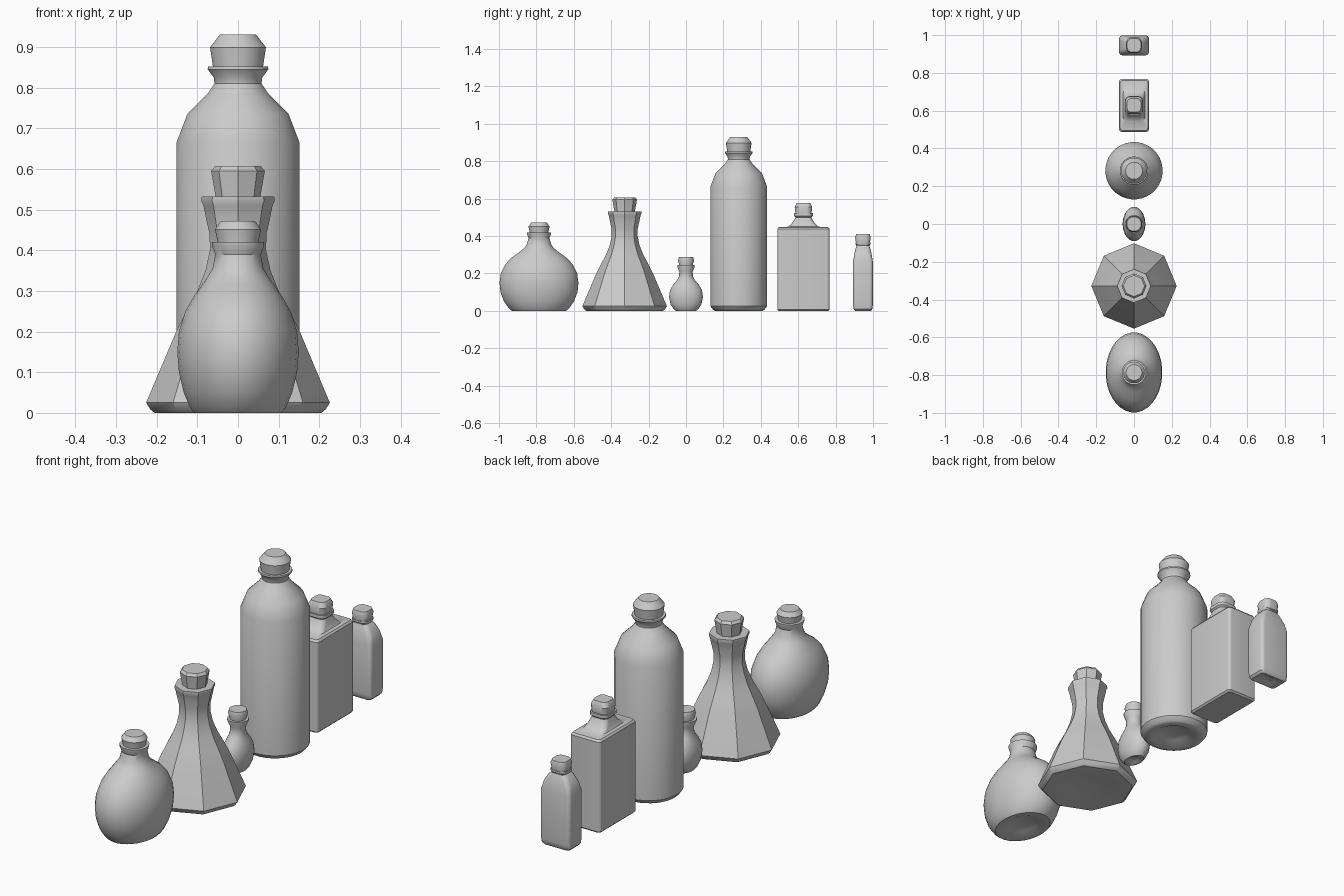
import bpy, bmesh, math


def section(hx, hy, k, n):
    """Ellipse (k=1) or rounded rectangle with corner fraction k."""
    rx, ry = (hx, hy) if k == 1 else (k * min(hx, hy),) * 2
    off = 0 if n == 8 else math.pi / n
    pts = []
    for i in range(n):
        c, s = math.cos(off + math.tau * i / n), math.sin(off + math.tau * i / n)
        x = rx * c + math.copysign(hx - rx, c)
        y = ry * s + math.copysign(hy - ry, s)
        pts.append((x, y))
    return pts


def loft(name, y, rings, n=32, k=1, dimple=0.0):
    """Skin rings of (z, half x, half y[, k]); the base may be pushed in."""
    rings = [r if len(r) > 2 else (r[0], r[1], r[1]) for r in rings]
    if dimple:
        z, hx, hy = rings[0][:3]
        rings = [(dimple, hx * .25, hy * .25), (dimple * .7, hx * .5, hy * .5),
                 (z, hx * .8, hy * .8)] + rings
    bm = bmesh.new()
    loops = []
    for r in rings:
        kk = r[3] if len(r) > 3 else k
        loops.append([bm.verts.new((px, y + py, r[0]))
                      for px, py in section(r[1], r[2], kk, n)])
    for a, b in zip(loops, loops[1:]):
        for i in range(n):
            j = (i + 1) % n
            bm.faces.new((a[i], a[j], b[j], b[i]))
    bm.faces.new(loops[0][::-1])
    bm.faces.new(loops[-1])
    bmesh.ops.recalc_face_normals(bm, faces=bm.faces)
    me = bpy.data.meshes.new(name)
    bm.to_mesh(me)
    bm.free()
    ob = bpy.data.objects.new(name, me)
    bpy.context.collection.objects.link(ob)
    bpy.ops.object.select_all(action='DESELECT')
    ob.select_set(True)
    bpy.context.view_layer.objects.active = ob
    bpy.ops.object.shade_smooth_by_angle(angle=math.radians(35))
    return ob


def cork(name, y, z0, z1, r0, r1, r2, n=32, k=1):
    """Stopper: widens upward, then a chamfered top."""
    loft(name, y, [(z0 - .02, r0 * .97), (z0, r0), (z0 + (z1 - z0) * .6, r1), (z1, r2)], n, k)


# Wide oval flask
Y = -.786
loft("oval_flask", Y, [
    (0, .108, .145), (.012, .118, .16), (.05, .134, .188), (.1, .146, .207),
    (.15, .15, .212), (.2, .146, .205), (.25, .13, .18), (.285, .11, .147),
    (.315, .089, .105), (.335, .075, .08), (.355, .063, .066), (.39, .056, .056),
    (.41, .064, .064), (.42, .065, .065)], dimple=.02)
cork("oval_flask_cork", Y, .42, .472, .05, .057, .042)

# Eight-sided conical flask
Y = -.328
loft("octagon_flask", Y, [
    (0, .205), (.008, .215), (.025, .226), (.2, .152), (.25, .127), (.3, .1),
    (.35, .08), (.4, .069), (.44, .07), (.48, .079), (.51, .085), (.52, .09), (.532, .089)],
    n=8, dimple=.012)
loft("octagon_flask_cork", Y, [(.51, .053), (.532, .055), (.595, .066), (.607, .056)], n=8)

# Small oval vial
Y = 0
loft("small_vial", Y, [
    (0, .036, .054), (.01, .044, .066), (.035, .054, .083), (.075, .06, .091),
    (.11, .057, .086), (.14, .048, .069), (.165, .038, .047), (.185, .034, .037),
    (.21, .036, .036), (.235, .047, .047), (.244, .047, .047)], dimple=.01)
cork("small_vial_cork", Y, .244, .288, .036, .043, .038)

# Tall round bottle
Y = .282
loft("tall_bottle", Y, [
    (0, .125), (.006, .138), (.025, .152), (.665, .152), (.735, .125), (.785, .075),
    (.81, .058), (.825, .06), (.845, .075), (.852, .074)], dimple=.025)
cork("tall_bottle_cork", Y, .852, .93, .062, .069, .045)

# Large rectangular bottle
Y = .628
loft("square_bottle", Y, [
    (0, .072, .132, .2), (.008, .08, .14, .2), (.438, .08, .14, .2),
    (.447, .073, .133, .2), (.45, .058, .083, .4), (.465, .052, .064, .5),
    (.485, .046, .05, .6), (.5, .042, .043, .6), (.507, .049, .05, .6),
    (.522, .049, .05, .6)], k=.2)
cork("square_bottle_cork", Y, .522, .577, .043, .047, .036, k=.6)

# Small rectangular bottle
Y = .946
loft("slim_bottle", Y, [
    (0, .068, .043), (.01, .077, .05), (.03, .079, .053), (.265, .079, .053),
    (.305, .07, .046, .5), (.335, .052, .039, .6), (.35, .038, .034, .7),
    (.357, .042, .04, .7), (.366, .042, .04, .7)], k=.35, dimple=.01)
cork("slim_bottle_cork", Y, .368, .41, .038, .042, .036, k=.7)
